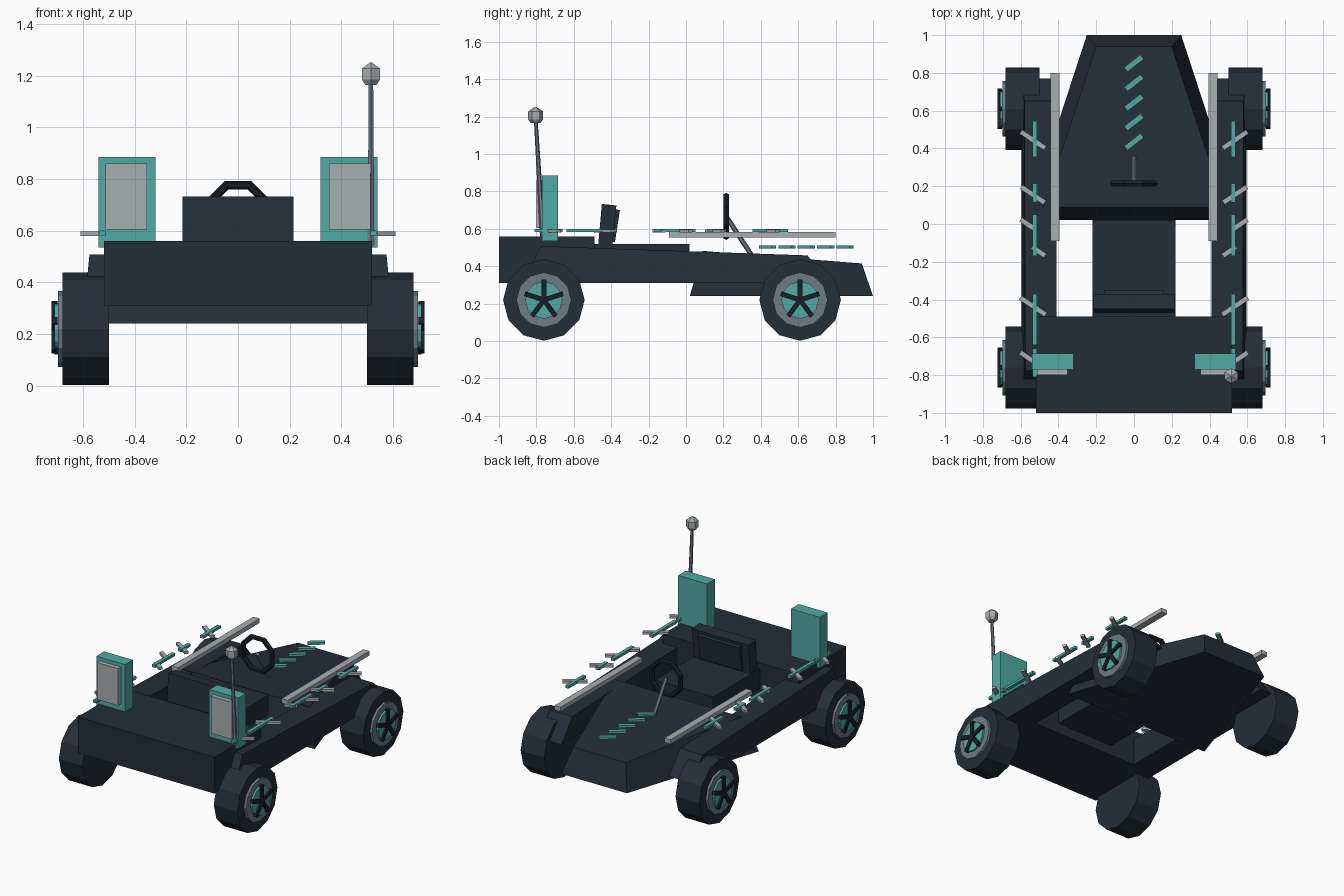
import bpy, bmesh, math
from mathutils import Vector, Matrix

if "Cube" in bpy.data.objects:
    bpy.data.objects.remove(bpy.data.objects["Cube"])


def material(name, rgb):
    m = bpy.data.materials.new(name)
    lin = [((c / 255 + 0.055) / 1.055) ** 2.4 for c in rgb]
    m.diffuse_color = (*lin, 1)
    m.use_nodes = True
    m.node_tree.nodes["Principled BSDF"].inputs["Base Color"].default_value = m.diffuse_color
    return m


NAVY = material("dark navy", (36, 46, 55))
BLACK = material("near black", (24, 31, 38))
TEAL = material("teal", (80, 170, 165))
LIGHT = material("light grey", (168, 175, 176))
MID = material("mid grey", (110, 124, 132))


def finish(name, bm, mat):
    bmesh.ops.recalc_face_normals(bm, faces=bm.faces[:])
    me = bpy.data.meshes.new(name)
    bm.to_mesh(me)
    bm.free()
    me.materials.append(mat)
    ob = bpy.data.objects.new(name, me)
    bpy.context.collection.objects.link(ob)
    return ob


def loft(name, a, b, mat):
    """Solid joining two matching outlines of 3D points."""
    bm = bmesh.new()
    va = [bm.verts.new(p) for p in a]
    vb = [bm.verts.new(p) for p in b]
    bm.faces.new(va)
    bm.faces.new(vb)
    n = len(a)
    for i in range(n):
        j = (i + 1) % n
        bm.faces.new((va[i], va[j], vb[j], vb[i]))
    return finish(name, bm, mat)


def box(name, lo, hi, mat, turn=0):
    """Box between two corners, turned about its own vertical axis."""
    lo, hi = Vector(lo), Vector(hi)
    bm = bmesh.new()
    m = (Matrix.Translation((lo + hi) / 2) @ Matrix.Rotation(math.radians(turn), 4, 'Z')
         @ Matrix.Diagonal((*(hi - lo), 1)))
    bmesh.ops.create_cube(bm, size=1, matrix=m)
    return finish(name, bm, mat)


def rod(name, p, q, r1, r2, sides, mat, spin=0):
    """Cylinder or cone from p to q."""
    p, q = Vector(p), Vector(q)
    bm = bmesh.new()
    m = (Matrix.Translation((p + q) / 2) @ (q - p).to_track_quat('Z', 'Y').to_matrix().to_4x4()
         @ Matrix.Rotation(spin, 4, 'Z'))
    bmesh.ops.create_cone(bm, cap_ends=True, segments=sides, radius1=r1, radius2=r2,
                          depth=(q - p).length, matrix=m)
    return finish(name, bm, mat)


def prism(name, profile, x0, x1, mat):
    """Side profile (y, z) stretched from x0 to x1."""
    return loft(name, [(x0, y, z) for y, z in profile], [(x1, y, z) for y, z in profile], mat)


# Body: rear deck and wedge nose
box("rear_deck", (-0.52, -1, 0.31), (0.52, -0.49, 0.56), NAVY)
loft("nose", [(-0.57, 0.02, 0.24), (0.57, 0.02, 0.24), (0.25, 1, 0.24), (-0.25, 1, 0.24)],
     [(-0.48, 0.09, 0.482), (0.48, 0.09, 0.482), (0.2, 0.94, 0.415), (-0.2, 0.94, 0.415)], NAVY)

# Seat
box("seat_base", (-0.22, -0.49, 0.38), (0.22, 0.02, 0.52), NAVY)
prism("seat_back", [(-0.475, 0.45), (-0.4, 0.45), (-0.372, 0.725), (-0.45, 0.733)], -0.215, 0.215, NAVY)
prism("seat_cushion", [(-0.4, 0.53), (-0.38, 0.53), (-0.353, 0.7), (-0.376, 0.705)], -0.16, 0.16, NAVY)

# Steering wheel: eight-sided ring on a slanted column
bm = bmesh.new()
rings = []
for i in range(8):
    a = math.radians(22.5 + 45 * i)
    c, s = math.cos(a), math.sin(a)
    ring = []
    for k in range(6):
        t = math.radians(60 * k)
        r = 0.118 + 0.018 * math.cos(t)
        ring.append(bm.verts.new((r * c, 0.215 + 0.018 * math.sin(t), 0.667 + r * s)))
    rings.append(ring)
for i in range(8):
    for k in range(6):
        n, l = rings[(i + 1) % 8], (k + 1) % 6
        bm.faces.new((rings[i][k], n[k], n[l], rings[i][l]))
finish("steering_wheel", bm, BLACK)
rod("steering_column", (0, 0.215, 0.667), (0, 0.35, 0.46), 0.013, 0.013, 6, MID)

# Slanted marker strips above the nose
for i in range(5):
    y = 0.435 + 0.104 * i
    box("nose_strip", (-0.055, y - 0.015, 0.495), (0.055, y + 0.015, 0.51), TEAL, 38)

# Antenna
rod("antenna_mast", (0.515, -0.765, 0.54), (0.515, -0.803, 1.18), 0.015, 0.01, 6, MID)
for z0, z1, r0, r1 in ((1.165, 1.185, 0.025, 0.04), (1.185, 1.228, 0.04, 0.04), (1.228, 1.252, 0.04, 0.004)):
    rod("antenna_tip", (0.515, -0.804, z0), (0.515, -0.804, z1), r0, r1, 6, LIGHT)

RAIL = [(-0.88, 0.31), (-0.775, 0.508), (0.65, 0.458), (0.77, 0.31)]
for s in (-1, 1):
    def sbox(name, lo, hi, mat, turn=0):
        xs = sorted((s * lo[0], s * hi[0]))
        box(name, (xs[0], *lo[1:]), (xs[1], *hi[1:]), mat, s * turn)

    # Side rails, slightly wider at the bottom
    loft("side_rail", [(s * 0.41, y, z) for y, z in RAIL],
         [(s * (0.595 - 0.1 * (z - 0.31)), y, z) for y, z in RAIL], NAVY)

    # Long guard bars and rear panels
    sbox("guard_bar", (0.395, -0.09, 0.553), (0.442, 0.8, 0.583), LIGHT)
    sbox("rear_panel", (0.32, -0.77, 0.535), (0.54, -0.685, 0.885), TEAL)
    sbox("panel_plate", (0.353, -0.8, 0.605), (0.513, -0.77, 0.86), LIGHT)

    # Broken teal side strips with slanted grey ticks
    for y0, y1 in ((-0.81, -0.66), (-0.64, -0.37), (-0.17, 0.05), (0.115, 0.215), (0.355, 0.545)):
        sbox("side_strip", (0.513, y0, 0.582), (0.537, y1, 0.6), TEAL)
    for x, y, half in ((0.535, 0.445, 0.078), (0.535, 0.155, 0.075), (0.565, 0, 0.042),
                       (0.505, -0.145, 0.042), (0.565, -0.415, 0.045), (0.505, -0.455, 0.045),
                       (0.565, -0.705, 0.045)):
        sbox("side_tick", (x - half, y - 0.013, 0.58), (x + half, y + 0.013, 0.597), LIGHT, 34)

    # Wheels: tyre, rim, hub disc and five spokes
    for y in (-0.76, 0.61):
        for name, x0, x1, r, mat in (("tyre", 0.5, 0.68, 0.218, NAVY), ("rim", 0.66, 0.697, 0.147, MID),
                                     ("hub_disc", 0.68, 0.71, 0.1, TEAL)):
            rod(name, (s * x0, y, 0.22), (s * x1, y, 0.22), r, r, 12, mat)
        for k in range(5):
            a = math.radians(90 + 72 * k)
            d, n = Vector((math.cos(a), math.sin(a))), Vector((-math.sin(a), math.cos(a)))
            c = Vector((y, 0.22))
            pts = [c - n * 0.013, c + d * 0.108 - n * 0.013, c + d * 0.108 + n * 0.013, c + n * 0.013]
            prism("wheel_spoke", pts, s * 0.7, s * 0.722, BLACK)
